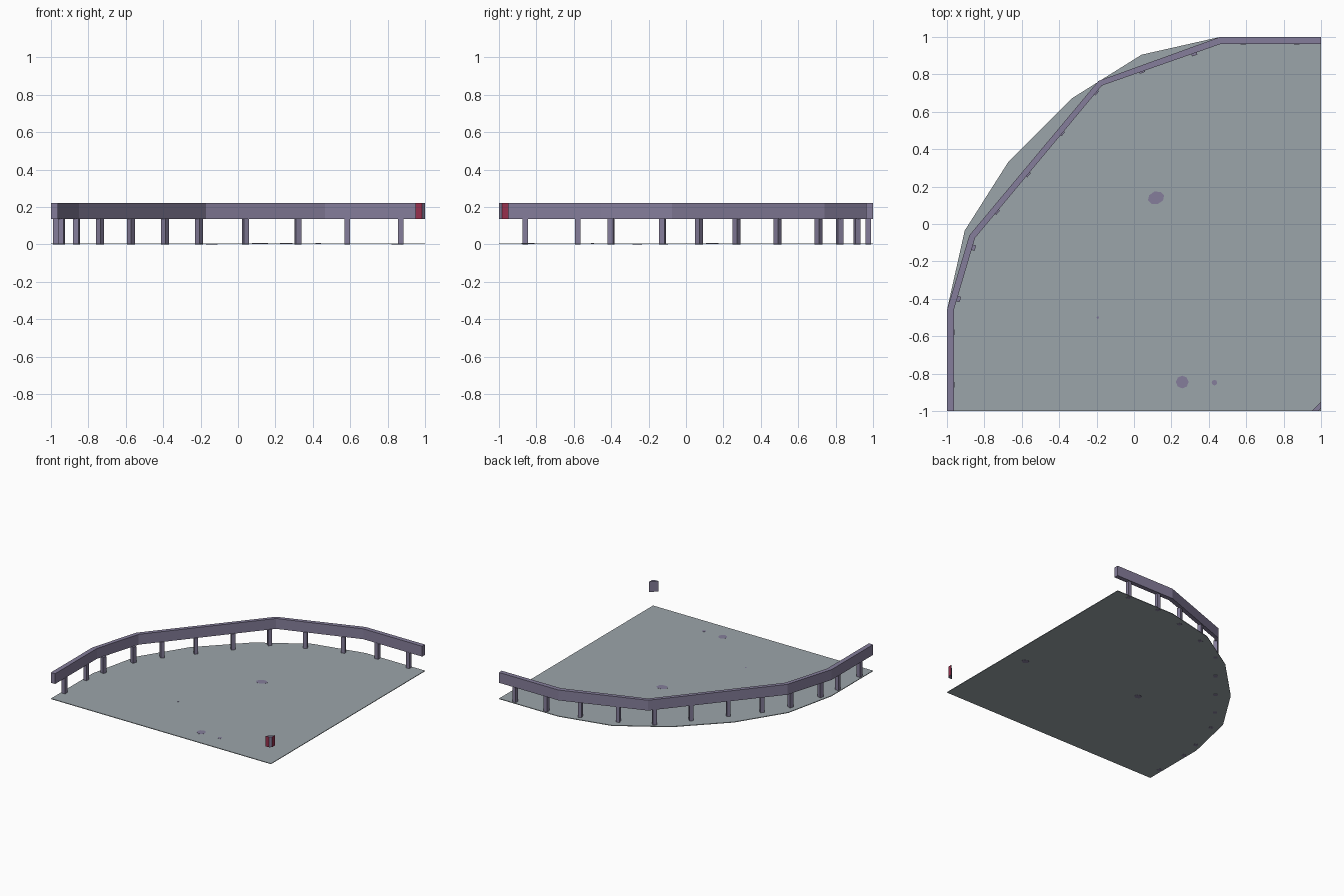
import bpy, bmesh, math
from mathutils import Vector

if "Cube" in bpy.data.objects:
    bpy.data.objects.remove(bpy.data.objects["Cube"])


def make_material(name, color):
    m = bpy.data.materials.new(name)
    m.diffuse_color = (*color, 1.0)
    m.use_nodes = True
    m.node_tree.nodes["Principled BSDF"].inputs["Base Color"].default_value = m.diffuse_color
    return m


GREY = make_material("blue grey paving", (0.33, 0.375, 0.40))
PURPLE = make_material("muted purple", (0.235, 0.207, 0.325))
RED = make_material("dark red", (0.31, 0.03, 0.075))


def prism(name, outline, z0, z1, *mats):
    """Extrude a plan outline from z0 to z1."""
    bm = bmesh.new()
    face = bm.faces.new([bm.verts.new((x, y, z0)) for x, y in outline])
    ext = bmesh.ops.extrude_face_region(bm, geom=[face])
    top = [v for v in ext["geom"] if isinstance(v, bmesh.types.BMVert)]
    bmesh.ops.translate(bm, verts=top, vec=(0, 0, z1 - z0))
    bmesh.ops.recalc_face_normals(bm, faces=bm.faces)
    mesh = bpy.data.meshes.new(name)
    bm.to_mesh(mesh)
    bm.free()
    for m in mats:
        mesh.materials.append(m)
    obj = bpy.data.objects.new(name, mesh)
    bpy.context.collection.objects.link(obj)
    return obj


def ellipse(cx, cy, a, b, turn=0.0, n=8):
    c, s = math.cos(turn), math.sin(turn)
    pts = [(a * math.cos(2 * math.pi * i / n), b * math.sin(2 * math.pi * i / n)) for i in range(n)]
    return [(cx + c * x - s * y, cy + s * x + c * y) for x, y in pts]


# Ground plate with the curved outer corner
prism("ground_plate",
      [(-1, -1), (1, -1), (1, 1), (0.46, 1), (0.04, 0.905), (-0.335, 0.67),
       (-0.67, 0.335), (-0.905, -0.035), (-1, -0.46)],
      0.001, 0.006, GREY)

# Guard rail following the outer edge
outer = [(-1, -1), (-1, -0.46), (-0.88, -0.06), (-0.19, 0.765), (0.46, 1), (1, 1)]
inner = [(-0.962, -1), (-0.962, -0.455), (-0.85, -0.075), (-0.172, 0.74), (0.465, 0.963), (1, 0.963)]
prism("guard_rail", outer + inner[::-1], 0.135, 0.22, PURPLE)

# Short rail piece across the inner corner, with red cut ends
corner = prism("corner_rail", [(0.95, -1), (0.984, -1), (1, -0.984), (1, -0.95)],
               0.135, 0.22, PURPLE, RED)
for p in corner.data.polygons:
    if p.normal.x > 0.95 or p.normal.y < -0.95:
        p.material_index = 1

# Square posts, each turned to the rail segment it carries
posts = [(-0.975, -0.86), (-0.975, -0.578), (-0.943, -0.4), (-0.863, -0.125),
         (-0.738, 0.07), (-0.573, 0.27), (-0.39, 0.49), (-0.208, 0.708),
         (0.04, 0.822), (0.32, 0.915), (0.585, 0.975), (0.87, 0.975)]
segment_of_post = [0, 0, 1, 1, 2, 2, 2, 2, 3, 3, 4, 4]
for i, ((x, y), k) in enumerate(zip(posts, segment_of_post)):
    u = (Vector(outer[k + 1]) - Vector(outer[k])).normalized() * 0.015
    v = Vector((-u.y, u.x))
    c = Vector((x, y))
    prism(f"post_{i + 1}", [tuple(q) for q in (c - u - v, c + u - v, c + u + v, c - u + v)],
          0.0, 0.138, PURPLE)

# Small flat spots on the paving
spots = [(0.118, 0.14, 0.045, 0.034, 0.3), (0.258, -0.845, 0.034, 0.034, 0.0),
         (0.43, -0.848, 0.015, 0.015, 0.0), (-0.193, -0.5, 0.007, 0.007, 0.0)]
for i, (x, y, a, b, t) in enumerate(spots):
    prism(f"paving_spot_{i + 1}", ellipse(x, y, a, b, t), 0.005, 0.007, PURPLE)

# Two matching spots on the underside
for i, (x, y) in enumerate([(-0.14, -0.12), (0.85, -0.26)]):
    prism(f"underside_spot_{i + 1}", ellipse(x, y, 0.03, 0.025), 0.0, 0.002, PURPLE)
